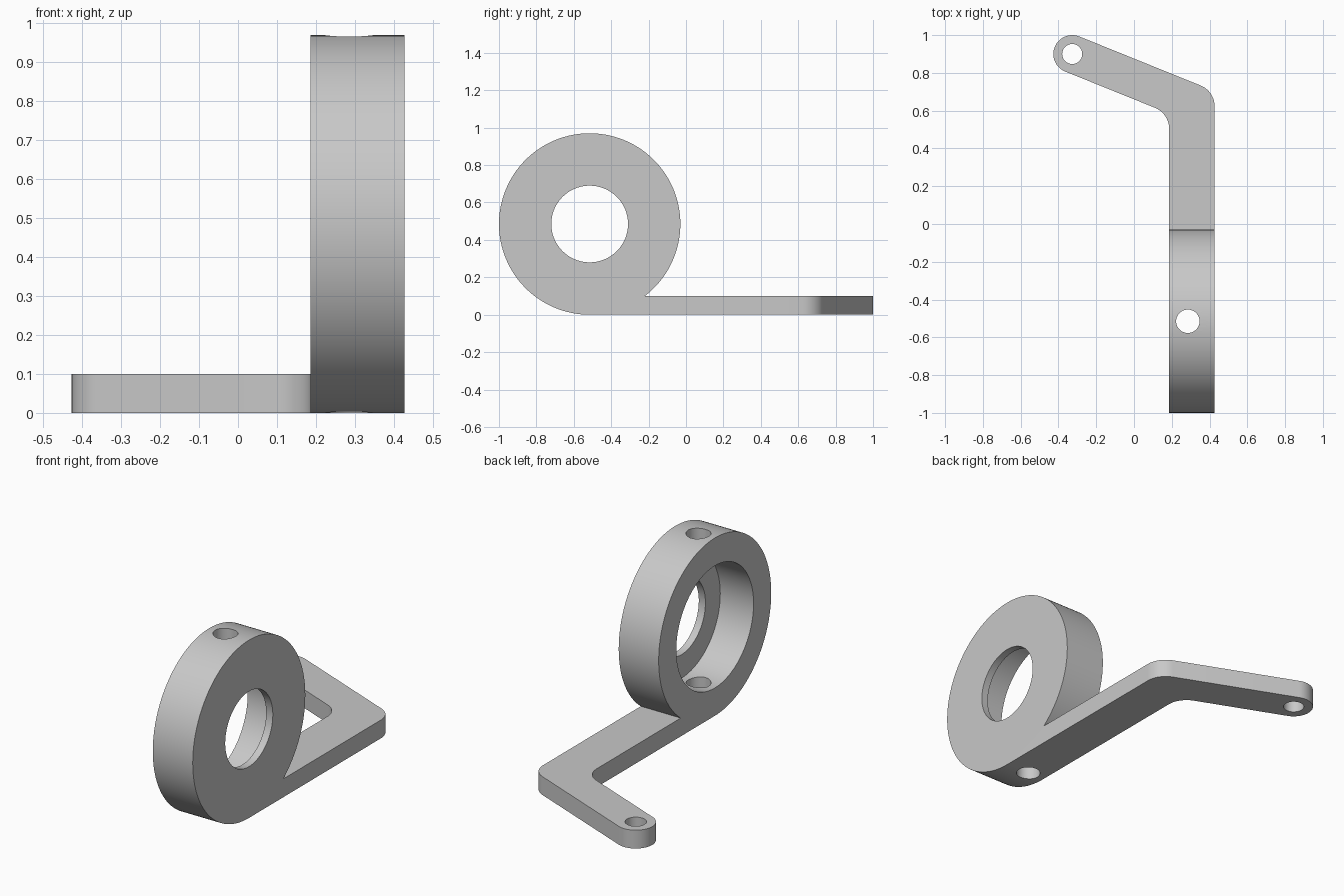
import bpy, bmesh, math
from mathutils import Vector, Matrix

cube = bpy.data.objects.get("Cube")
if cube:
    bpy.data.objects.remove(cube, do_unlink=True)

# Main dimensions
X0, X1 = 0.186, 0.427              # ring and arm side faces
RING_Y, RING_R = -0.515, 0.485     # ring centre (its height equals its radius)
PLATE = 0.1                        # arm thickness
TIP = Vector((-0.327, 0.9))        # centre of the rounded arm end
TIP_R = 0.1
TILT = math.radians(22)            # slope of the bent arm
FILLET = 0.12

grey = bpy.data.materials.new("plain grey")
grey.use_nodes = True
colour = (0.58, 0.58, 0.58, 1)
grey.diffuse_color = colour
grey.node_tree.nodes["Principled BSDF"].inputs["Base Color"].default_value = colour


def arc(cx, cy, r, a0, a1, steps):
    """Points along an arc, angles in radians."""
    angles = [a0 + (a1 - a0) * i / steps for i in range(steps + 1)]
    return [(cx + r * math.cos(a), cy + r * math.sin(a)) for a in angles]


def prism(name, points, place, depth):
    """Extrude a flat outline; place maps (u, v) to a 3D point."""
    bm = bmesh.new()
    face = bm.faces.new([bm.verts.new(place(u, v)) for u, v in points])
    out = bmesh.ops.extrude_face_region(bm, geom=[face])
    moved = [g for g in out["geom"] if isinstance(g, bmesh.types.BMVert)]
    bmesh.ops.translate(bm, verts=moved, vec=depth)
    bmesh.ops.recalc_face_normals(bm, faces=bm.faces[:])
    return finish(name, bm)


def rod(name, centre, radius, length, axis="Z", segments=64):
    bm = bmesh.new()
    turn = Matrix.Rotation(math.pi / 2, 4, "Y") if axis == "X" else Matrix()
    bmesh.ops.create_cone(bm, cap_ends=True, segments=segments, radius1=radius,
                          radius2=radius, depth=length,
                          matrix=Matrix.Translation(centre) @ turn)
    return finish(name, bm)


def finish(name, bm):
    mesh = bpy.data.meshes.new(name)
    bm.to_mesh(mesh)
    bm.free()
    mesh.materials.append(grey)
    obj = bpy.data.objects.new(name, mesh)
    bpy.context.collection.objects.link(obj)
    return obj


def combine(target, tool, operation):
    """Apply a boolean and discard the tool."""
    tool.hide_render = True
    mod = target.modifiers.new(operation.lower(), "BOOLEAN")
    mod.operation, mod.solver, mod.object = operation, "EXACT", tool
    bpy.context.view_layer.objects.active = target
    bpy.ops.object.modifier_apply(modifier=mod.name)
    bpy.data.objects.remove(tool, do_unlink=True)


# Side outline: ring flowing into the flat arm
bottom = -math.pi / 2
join = math.asin((PLATE - RING_R) / RING_R)
side = arc(RING_Y, RING_R, RING_R, join, bottom + 2 * math.pi, 128)
side += [(1.2, 0), (1.2, PLATE)]
bracket = prism("ring_bracket", side, lambda u, v: (-0.6, u, v), (1.2, 0, 0))

# Plan outline: straight strip, rounded bend, tilted arm with round end
normal = Vector((math.sin(TILT), math.cos(TILT)))
bend = math.pi / 2 - TILT


def fillet_y(x, edge):
    """Height of the bend centre where a tilted edge meets a side face."""
    p = TIP + normal * edge
    return p.y - (x - p.x) * math.tan(TILT) - FILLET * math.tan(bend / 2)


plan = [(X0, -1.2), (X1, -1.2)]
plan += arc(X1 - FILLET, fillet_y(X1, TIP_R), FILLET, 0, bend, 16)
plan += arc(TIP.x, TIP.y, TIP_R, bend, bend + math.pi, 32)
plan += arc(X0 - FILLET, fillet_y(X0, -TIP_R), FILLET, bend, 0, 16)
outline = prism("plan_cutter", plan, lambda u, v: (u, v, -0.2), (0, 0, 1.5))
combine(bracket, outline, "INTERSECT")

# Stepped bore: narrow through hole with a thin lip, wide pocket behind it
lip = 0.04
pocket = rod("pocket_cutter", (X1 - lip - 0.25, RING_Y, RING_R), 0.333, 0.5, "X", 128)
combine(bracket, pocket, "DIFFERENCE")
through = rod("bore_cutter", (X1, RING_Y, RING_R), 0.205, 0.4, "X", 128)
combine(bracket, through, "DIFFERENCE")

# Screw holes through the ring wall and the arm end
combine(bracket, rod("ring_hole_cutter", (0.285, RING_Y, 0.5), 0.062, 2), "DIFFERENCE")
combine(bracket, rod("arm_hole_cutter", (TIP.x, TIP.y, 0), 0.053, 1), "DIFFERENCE")

bpy.ops.object.select_all(action="DESELECT")
bracket.select_set(True)
bpy.context.view_layer.objects.active = bracket
bpy.ops.object.shade_smooth_by_angle(angle=math.radians(20))
